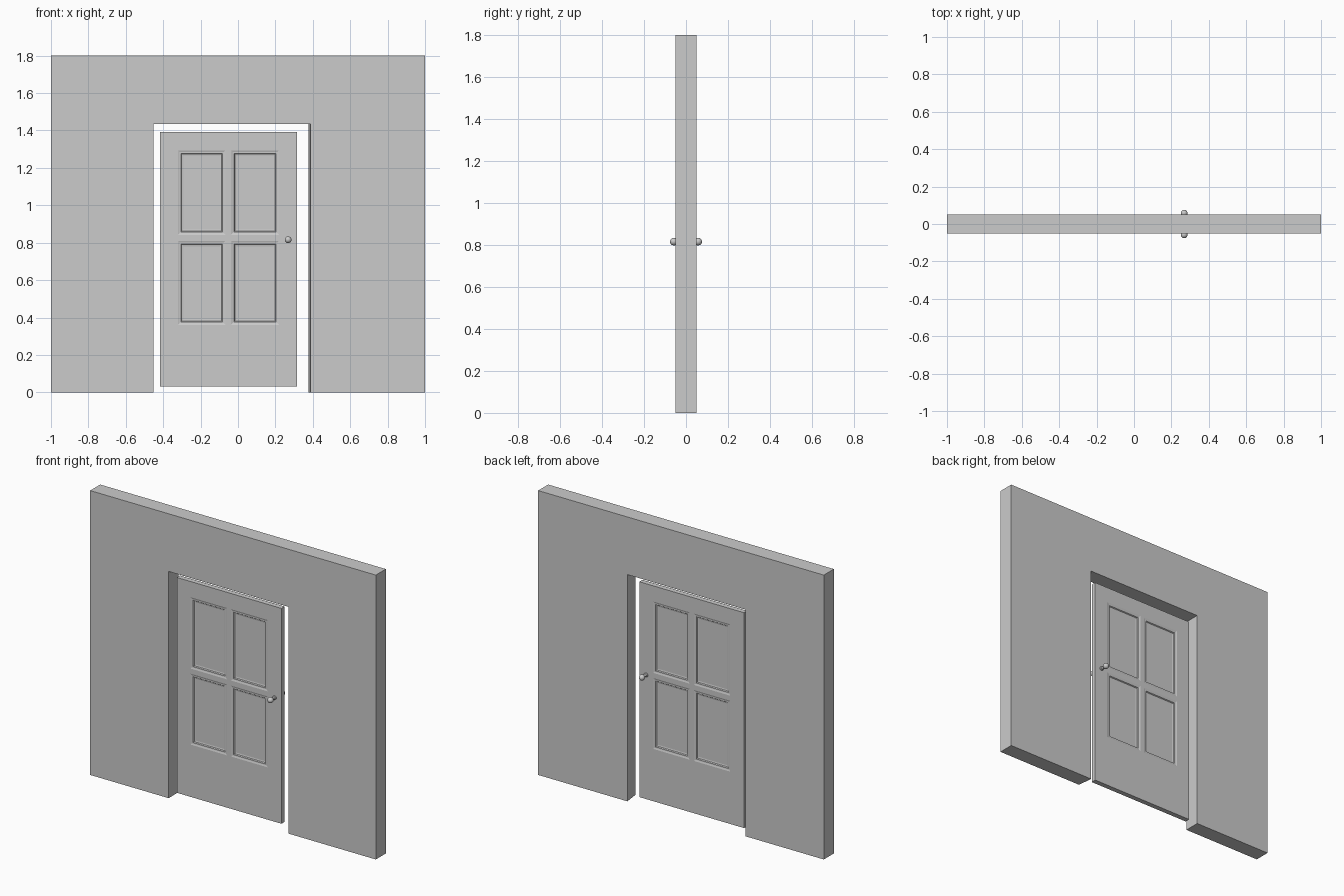
import bpy, bmesh, math

if "Cube" in bpy.data.objects:
    bpy.data.objects.remove(bpy.data.objects["Cube"])


def make_object(name, bm):
    bmesh.ops.recalc_face_normals(bm, faces=bm.faces)
    mesh = bpy.data.meshes.new(name)
    bm.to_mesh(mesh)
    bm.free()
    ob = bpy.data.objects.new(name, mesh)
    bpy.context.collection.objects.link(ob)
    return ob


def mirror_y(ob):
    mod = ob.modifiers.new("mirror", 'MIRROR')
    mod.use_axis = (False, True, False)
    mod.merge_threshold = 0.0001


# Wall: doorway profile, right jamb slightly splayed between front and back
def outline(y, right):
    pts = [(-1, 0), (-0.451, 0), (-0.451, 1.435), (right, 1.435),
           (right, 0), (1, 0), (1, 1.8), (-1, 1.8)]
    return [(x, y, z) for x, z in pts]


bm = bmesh.new()
front = [bm.verts.new(p) for p in outline(-0.05, 0.388)]
back = [bm.verts.new(p) for p in outline(0.05, 0.376)]
bm.faces.new(front)
bm.faces.new(back[::-1])
for i in range(8):
    j = (i + 1) % 8
    bm.faces.new((front[i], back[i], back[j], front[j]))
make_object("wall", bm)

# Door: front half as a grid with four recessed moulded panels, then mirrored
xs = [-0.417, -0.321, -0.067, -0.037, 0.219, 0.316]
zs = [0.03, 0.361, 0.81, 0.842, 1.294, 1.393]
bm = bmesh.new()
grid = [[bm.verts.new((x, -0.016, z)) for x in xs] for z in zs]
panels = []
for r in range(5):
    for c in range(5):
        f = bm.faces.new((grid[r][c], grid[r][c + 1],
                          grid[r + 1][c + 1], grid[r + 1][c]))
        if r in (1, 3) and c in (1, 3):
            panels.append(f)
bm.normal_update()
rim = [e for e in bm.edges if e.is_boundary]
for width, depth in ((0.009, -0.003), (0.007, 0.0), (0.004, -0.006), (0.009, -0.002)):
    bmesh.ops.inset_individual(bm, faces=panels, thickness=width, depth=depth,
                               use_even_offset=True)
ext = bmesh.ops.extrude_edge_only(bm, edges=rim)
for v in ext["geom"]:
    if isinstance(v, bmesh.types.BMVert):
        v.co.y = 0
mirror_y(make_object("door", bm))

# Knobs: lathed stem and ball, mirrored to the back; (distance from centre, radius)
profile = [(0.015, 0.013), (0.021, 0.012), (0.024, 0.008), (0.042, 0.008)]
profile += [(0.058 - 0.018 * math.cos(a), 0.018 * math.sin(a))
            for a in (math.radians(d) for d in range(30, 181, 15))]
bm = bmesh.new()
verts = [bm.verts.new((0.268 + r, -d, 0.816)) for d, r in profile]
edges = [bm.edges.new(p) for p in zip(verts, verts[1:])]
bmesh.ops.spin(bm, geom=verts + edges, cent=(0.268, 0, 0.816), axis=(0, 1, 0),
               angle=math.tau, steps=24)
bmesh.ops.remove_doubles(bm, verts=bm.verts, dist=0.0001)
knob = make_object("door_knobs", bm)
mirror_y(knob)
bpy.context.view_layer.objects.active = knob
knob.select_set(True)
bpy.ops.object.shade_smooth_by_angle(angle=math.radians(40))
